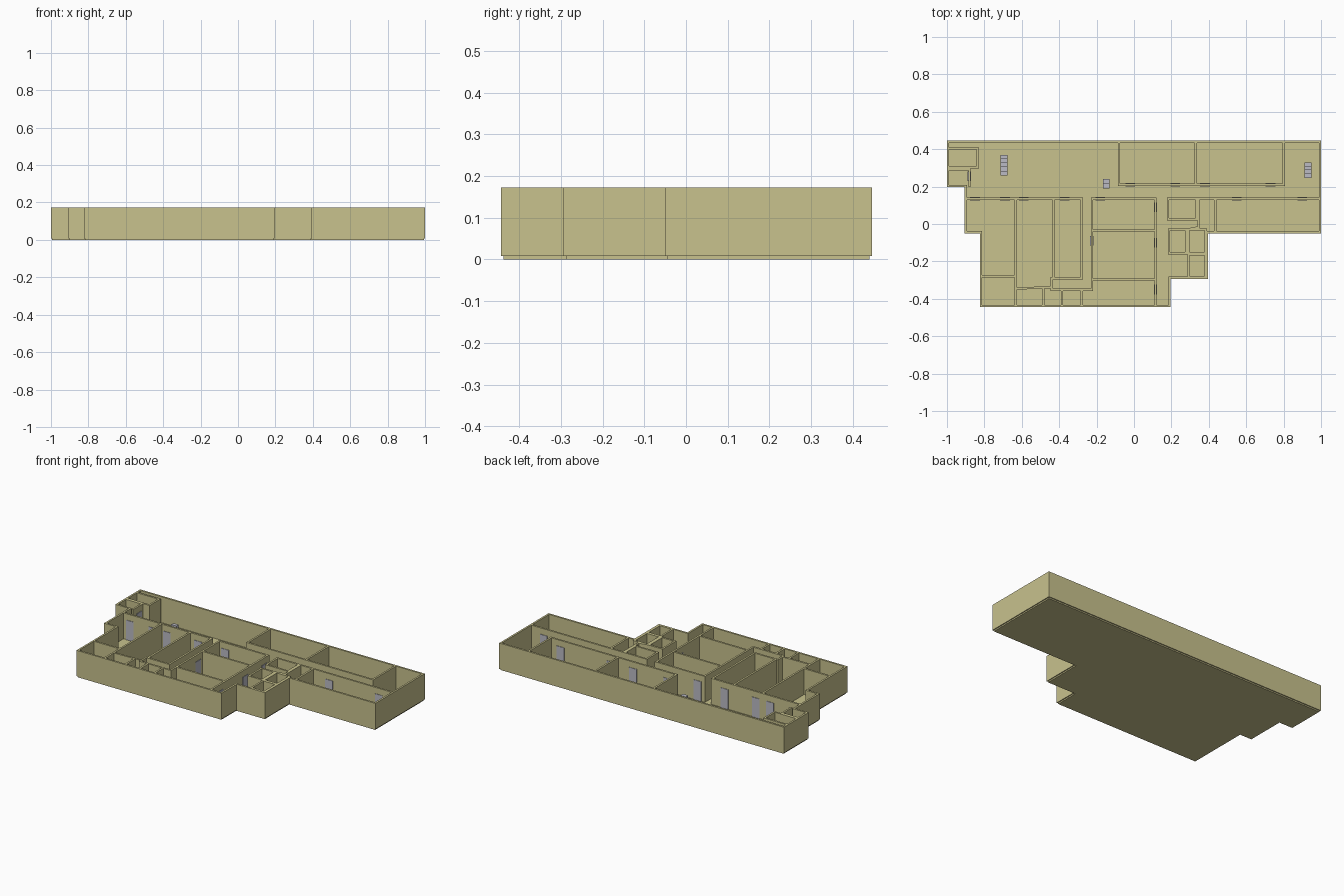
import bpy
import bmesh
from mathutils import Matrix, Vector

FLOOR_TOP = 0.008
WALL_TOP = 0.172
THICK = 0.012
DOOR_WIDTH = 0.052
DOOR_HEIGHT = 0.125

default_cube = bpy.data.objects.get("Cube")
if default_cube:
    bpy.data.objects.remove(default_cube, do_unlink=True)


def make_material(name, colour):
    material = bpy.data.materials.new(name)
    material.use_nodes = True
    material.diffuse_color = colour
    material.node_tree.nodes["Principled BSDF"].inputs["Base Color"].default_value = colour
    return material


khaki = make_material("khaki plaster", (0.58, 0.54, 0.27, 1))
grey = make_material("pale grey paint", (0.5, 0.5, 0.56, 1))


def finish(name, bm, material):
    """Turn a bmesh into a named, single-colour object."""
    mesh = bpy.data.meshes.new(name)
    bm.normal_update()
    bm.to_mesh(mesh)
    bm.free()
    mesh.materials.append(material)
    obj = bpy.data.objects.new(name, mesh)
    bpy.context.collection.objects.link(obj)
    return obj


def add_box(bm, centre, size, angle=0.0):
    matrix = (Matrix.Translation(centre) @ Matrix.Rotation(angle, 4, "Z")
              @ Matrix.Diagonal((*size, 1)))
    bmesh.ops.create_cube(bm, size=1, matrix=matrix)


def add_wall(bm, start, end):
    """Upright slab along a line, overlapping its neighbours at the corners."""
    start, end = Vector(start), Vector(end)
    run = end - start
    middle = (start + end) / 2
    height = WALL_TOP - FLOOR_TOP
    add_box(bm, (middle.x, middle.y, FLOOR_TOP + height / 2),
            (run.length + THICK, THICK, height),
            Vector((1, 0)).angle_signed(run) * -1)


def build_walls(name, paths):
    bm = bmesh.new()
    for path in paths:
        for start, end in zip(path, path[1:]):
            add_wall(bm, start, end)
    return finish(name, bm, khaki)


def room(left, right, front, back):
    """Closed rectangular path around one room."""
    return [(left, front), (right, front), (right, back), (left, back), (left, front)]


# Outline of the building, along the middle of the outer wall
outline = [
    (-0.994, 0.44), (0.994, 0.44), (0.994, -0.044), (0.39, -0.044),
    (0.39, -0.288), (0.19, -0.288), (0.19, -0.438), (-0.818, -0.438),
    (-0.818, -0.044), (-0.9, -0.044), (-0.9, 0.203), (-0.994, 0.203),
]

# Floor slab
bm = bmesh.new()
base = bm.faces.new([bm.verts.new((x, y, 0)) for x, y in outline])
extruded = bmesh.ops.extrude_face_region(bm, geom=[base])
top_verts = [v for v in extruded["geom"] if isinstance(v, bmesh.types.BMVert)]
bmesh.ops.translate(bm, verts=top_verts, vec=(0, 0, FLOOR_TOP))
bmesh.ops.recalc_face_normals(bm, faces=bm.faces)
finish("floor_slab", bm, khaki)

build_walls("outer_walls", [outline + outline[:1]])

# Small rooms in the back right corner
build_walls("corner_room_walls", [
    room(-0.994, -0.835, 0.303, 0.403),
    [(-0.994, 0.293), (-0.88, 0.293), (-0.88, 0.203)],
])

# Large rooms along the back
build_walls("back_room_walls", [
    [(-0.08, 0.44), (-0.08, 0.21), (0.8, 0.21), (0.8, 0.44)],
    [(0.33, 0.21), (0.33, 0.44)],
])

# Rooms on the right side of the plan
build_walls("right_room_walls", [
    [(-0.9, 0.135), (-0.28, 0.135), (-0.28, -0.29), (-0.43, -0.29), (-0.43, 0.135)],
    [(-0.632, 0.135), (-0.632, -0.438)],
    [(-0.818, -0.28), (-0.632, -0.28)],
    [(-0.632, -0.345), (-0.44, -0.338), (-0.44, -0.29)],
    [(-0.44, -0.352), (-0.225, -0.352)],
])
build_walls("front_closet_walls", [
    [(x, -0.352), (x, -0.438)] for x in (-0.485, -0.385, -0.28)
])

# Central block between the two side passages
build_walls("central_room_walls", [
    room(-0.225, 0.115, -0.035, 0.135),
    room(-0.225, 0.115, -0.297, -0.035),
    [(-0.225, -0.297), (-0.225, -0.352)],
    [(0.115, -0.297), (0.115, -0.438)],
])

# Small service rooms and the long room on the left
build_walls("service_room_walls", [
    room(0.182, 0.335, 0.025, 0.135),
    room(0.187, 0.28, -0.157, -0.03),
    room(0.292, 0.384, -0.155, -0.03),
    room(0.292, 0.384, -0.284, -0.163),
    [(0.28, -0.03), (0.345, -0.018), (0.345, 0.135)],
])
build_walls("left_room_walls", [
    [(0.345, 0.135), (0.994, 0.135)],
    [(0.435, 0.135), (0.435, -0.044)],
])


# Doors, slightly proud of both wall faces
def build_doors(name, along_x, line, positions):
    bm = bmesh.new()
    depth = THICK + 0.006
    for place in positions:
        z = FLOOR_TOP + DOOR_HEIGHT / 2
        if along_x:
            add_box(bm, (place, line, z), (DOOR_WIDTH, depth, DOOR_HEIGHT))
        else:
            add_box(bm, (line, place, z), (depth, DOOR_WIDTH, DOOR_HEIGHT))
    finish(name, bm, grey)


build_doors("corridor_front_doors", True, 0.135, (-0.85, -0.69, -0.59, -0.37, -0.18, 0.55, 0.9))
build_doors("corridor_back_doors", True, 0.21, (-0.02, 0.22, 0.38, 0.73))
build_doors("left_passage_doors", False, 0.115, (0.09, -0.1, -0.35))
build_doors("right_passage_door", False, -0.225, (-0.09,))
build_doors("corner_room_door", False, -0.88, (0.255,))


# Stairs rising towards the back
def build_stairs(name, x, front, back, steps, width=0.036, rise=0.055):
    bm = bmesh.new()
    tread = (back - front) / steps
    for i in range(steps):
        height = rise * (i + 1) / steps
        add_box(bm, (x, front + tread * (i + 0.5), FLOOR_TOP + height / 2),
                (width, tread, height))
    finish(name, bm, grey)


build_stairs("right_stairs", -0.695, 0.26, 0.37, 5)
build_stairs("middle_stairs", -0.148, 0.19, 0.24, 2)
build_stairs("left_stairs", 0.93, 0.245, 0.33, 4)
